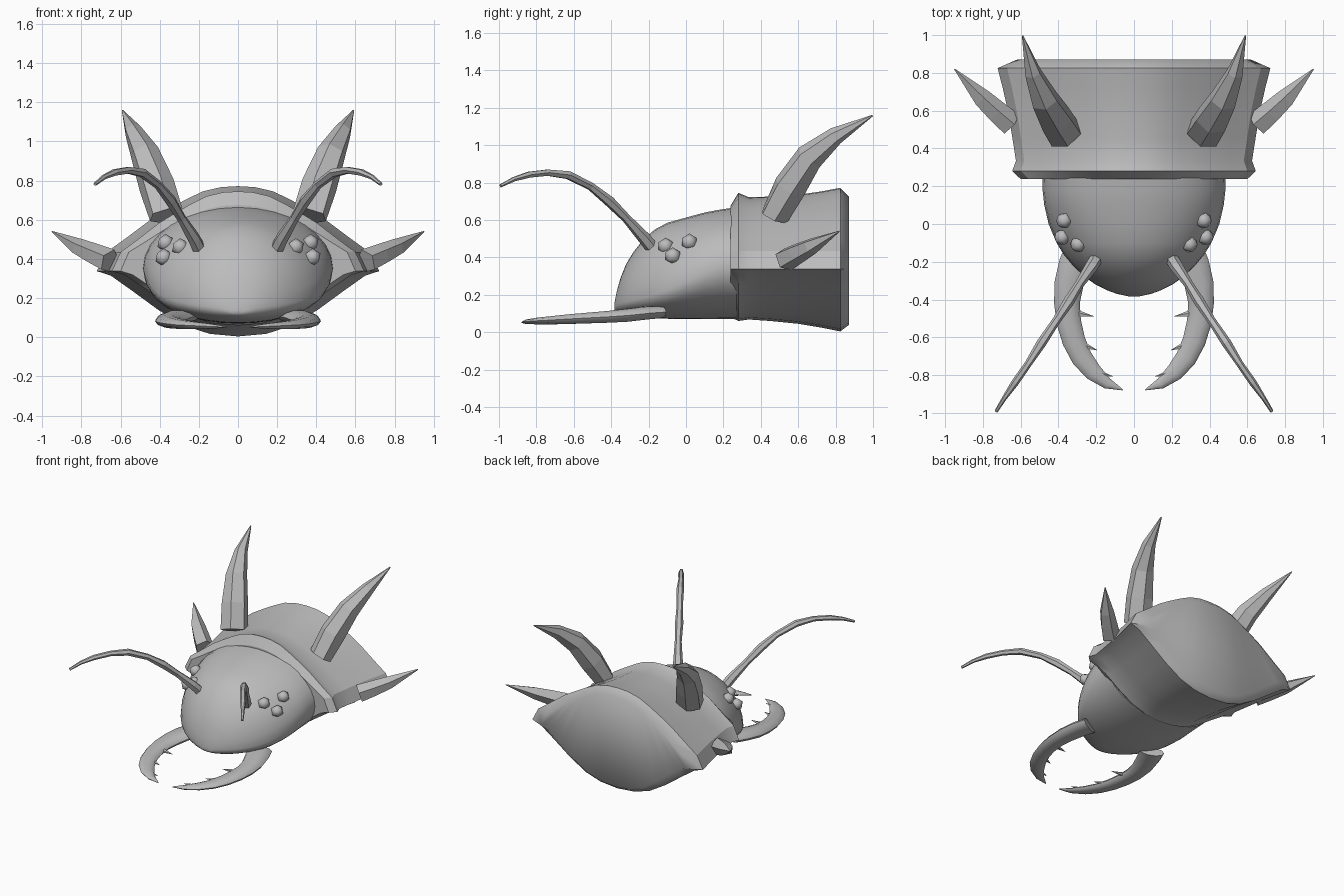
import bpy, bmesh, math
from mathutils import Vector

if "Cube" in bpy.data.objects:
    bpy.data.objects.remove(bpy.data.objects["Cube"])

shell = bpy.data.materials.new("shell grey")
shell.diffuse_color = (0.5, 0.5, 0.5, 1)
shell.use_nodes = True
shell.node_tree.nodes["Principled BSDF"].inputs["Base Color"].default_value = shell.diffuse_color


def loft(bm, rings, caps=(True, True)):
    """Skin a list of closed point rings and cap the chosen ends."""
    vs = [[bm.verts.new(p) for p in r] for r in rings]
    n = len(vs[0])
    for a, b in zip(vs, vs[1:]):
        for i in range(n):
            bm.faces.new((a[i], a[(i + 1) % n], b[(i + 1) % n], b[i]))
    for ring, cap in zip((vs[0], vs[-1]), caps):
        if cap:
            bm.faces.new(ring)
    return vs


def finish(name, bm, smooth=None):
    bmesh.ops.recalc_face_normals(bm, faces=bm.faces)
    me = bpy.data.meshes.new(name)
    bm.to_mesh(me)
    bm.free()
    me.materials.append(shell)
    ob = bpy.data.objects.new(name, me)
    bpy.context.collection.objects.link(ob)
    if smooth:
        bpy.ops.object.select_all(action='DESELECT')
        ob.select_set(True)
        bpy.context.view_layer.objects.active = ob
        bpy.ops.object.shade_smooth_by_angle(angle=math.radians(smooth))
    return ob


def tube_rings(path, sides, up=Vector((0, 0, 1)), turn=0):
    """Rings along a path of (x, y, z, half width, half height)."""
    pts = [Vector(p[:3]) for p in path]
    rings = []
    for i, p in enumerate(path):
        t = (pts[min(i + 1, len(pts) - 1)] - pts[max(i - 1, 0)]).normalized()
        side = t.cross(up).normalized()
        top = side.cross(t)
        rings.append([pts[i] + side * p[3] * math.cos(a) + top * p[4] * math.sin(a)
                      for a in (math.tau * k / sides + turn for k in range(sides))])
    return rings


def pair(name, paths, sides, smooth=None, turn=0):
    """Build tapered parts on the right and mirror them to the left."""
    for label, s in (("right", 1), ("left", -1)):
        bm = bmesh.new()
        for path in paths:
            rings = tube_rings(path, sides, turn=turn)
            loft(bm, [[(p.x * s, p.y, p.z) for p in r] for r in rings])
        finish(f"{name}_{label}", bm, smooth)


# Head: half-egg, widest line dropping to the front (y, half width, bottom, top, widest)
head = [(0.27, .485, .07, .668, .48), (0.18, .484, .07, .655, .47), (0.1, .475, .07, .64, .43),
        (0, .452, .07, .613, .37), (-.1, .41, .072, .585, .30), (-.165, .37, .075, .55, .27),
        (-.225, .32, .08, .50, .25), (-.28, .26, .086, .43, .25), (-.32, .205, .092, .365, .26),
        (-.35, .145, .1, .29, .3), (-.37, .09, .11, .22, .35), (-.383, .03, .12, .155, .4)]
rings = []
for y, w, zb, zt, f in head:
    zm = zb + f * (zt - zb)
    ring = []
    for k in range(32):
        a = math.tau * k / 32
        s = math.sin(a)
        ring.append((w * math.cos(a), y, zm + s * ((zt - zm) if s > 0 else (zm - zb))))
    rings.append(ring)
bm = bmesh.new()
loft(bm, rings)
finish("head", bm, 60)

# Thorax: arched plate above, belly below, blunt ridge along each side
upper = [(0, 1), (.12, .985), (.25, .92), (.375, .79), (.5, .64), (.625, .48), (.8, .2), (.93, 0)]
lower = [(1, 0), (.9, .07), (.75, .3), (.56, .6), (.375, .84), (.2, .96), (0, 1)]
thorax = [(.238, .60, .08, .675), (.28, .645, .06, .745), (.335, .625, .068, .722),
          (.45, .643, .06, .725), (.6, .668, .045, .735), (.72, .695, .025, .752),
          (.825, .722, .004, .772), (.872, .615, .04, .725)]
rings = []
for y, w, zb, zt in thorax:
    half = [(u * w, y, .435 + f * (zt - .435)) for u, f in upper]
    half += [(u * w, y, .338 - f * (.338 - zb)) for u, f in lower]
    rings.append(half + [(-x, yy, z) for x, yy, z in half[-2:0:-1]])
bm = bmesh.new()
back = loft(bm, rings, caps=(True, False))[-1]
# Rear wall in upright strips, blended softly into the rim
n = len(back)
h = len(upper) + len(lower) - 1
for s in (1, -1):
    for i in range(h // 2):
        loop = [back[s * i % n], back[s * (i + 1) % n],
                back[s * (h - i - 1) % n], back[s * (h - i) % n]]
        bm.faces.new(list(dict.fromkeys(loop)))
body = finish("thorax", bm, 26)
for e in body.data.edges:
    if all(body.data.vertices[v].co.y > .86 for v in e.vertices):
        e.use_edge_sharp = False

# Horns on the back and along the side ridges
pair("back_horn", [[(.365, .475, .62, .098, .075), (.415, .555, .775, .094, .09),
                    (.475, .66, .935, .076, .076), (.535, .80, 1.05, .046, .048),
                    (.59, .997, 1.158, .004, .004)]], 6, turn=.3)
pair("side_horn", [[(.655, .53, .388, .068, .064), (.73, .595, .422, .062, .056),
                    (.81, .67, .46, .052, .044), (.95, .82, .54, .003, .003)]], 5, turn=.5)

# Antennae: long knobbly feelers that arch forward and droop
pair("antenna", [[(.185, -.16, .425, .036, .036), (.225, -.225, .505, .034, .034),
                  (.29, -.32, .61, .024, .024), (.345, -.41, .70, .029, .029),
                  (.41, -.51, .78, .022, .022), (.49, -.63, .84, .026, .024),
                  (.56, -.74, .853, .019, .019), (.63, -.84, .842, .02, .018),
                  (.685, -.92, .818, .013, .013), (.73, -.992, .782, .009, .009)]], 6)

# Mandibles: curved pincers with three small teeth on the inner edge
jaw = [(.28, -.14, .108, .088, .034), (.315, -.22, .102, .085, .036),
       (.345, -.32, .09, .077, .036), (.355, -.42, .082, .068, .033),
       (.345, -.52, .076, .065, .03), (.318, -.62, .070, .061, .027),
       (.275, -.71, .064, .056, .023), (.215, -.785, .06, .047, .019),
       (.14, -.845, .056, .029, .013), (.06, -.878, .052, .003, .003)]
pair("mandible", [jaw], 10, 45)
pair("mandible_tooth", [[(x0, y0, z, .02, .014), (x1, y1, z, .001, .001)]
                        for x0, y0, x1, y1, z in ((.30, -.475, .21, -.49, .08),
                                                  (.275, -.64, .195, -.668, .07),
                                                  (.21, -.782, .11, -.808, .062))], 5)

# Eyes: three rounded beads on each side of the head
for label, s in (("right", 1), ("left", -1)):
    bm = bmesh.new()
    for x, y, z in ((.295, -.108, .46), (.37, .018, .482), (.38, -.07, .408)):
        new = bmesh.ops.create_icosphere(bm, subdivisions=1, radius=.046)["verts"]
        bmesh.ops.translate(bm, verts=new, vec=(x * s, y, z))
    finish(f"eyes_{label}", bm, 60)
